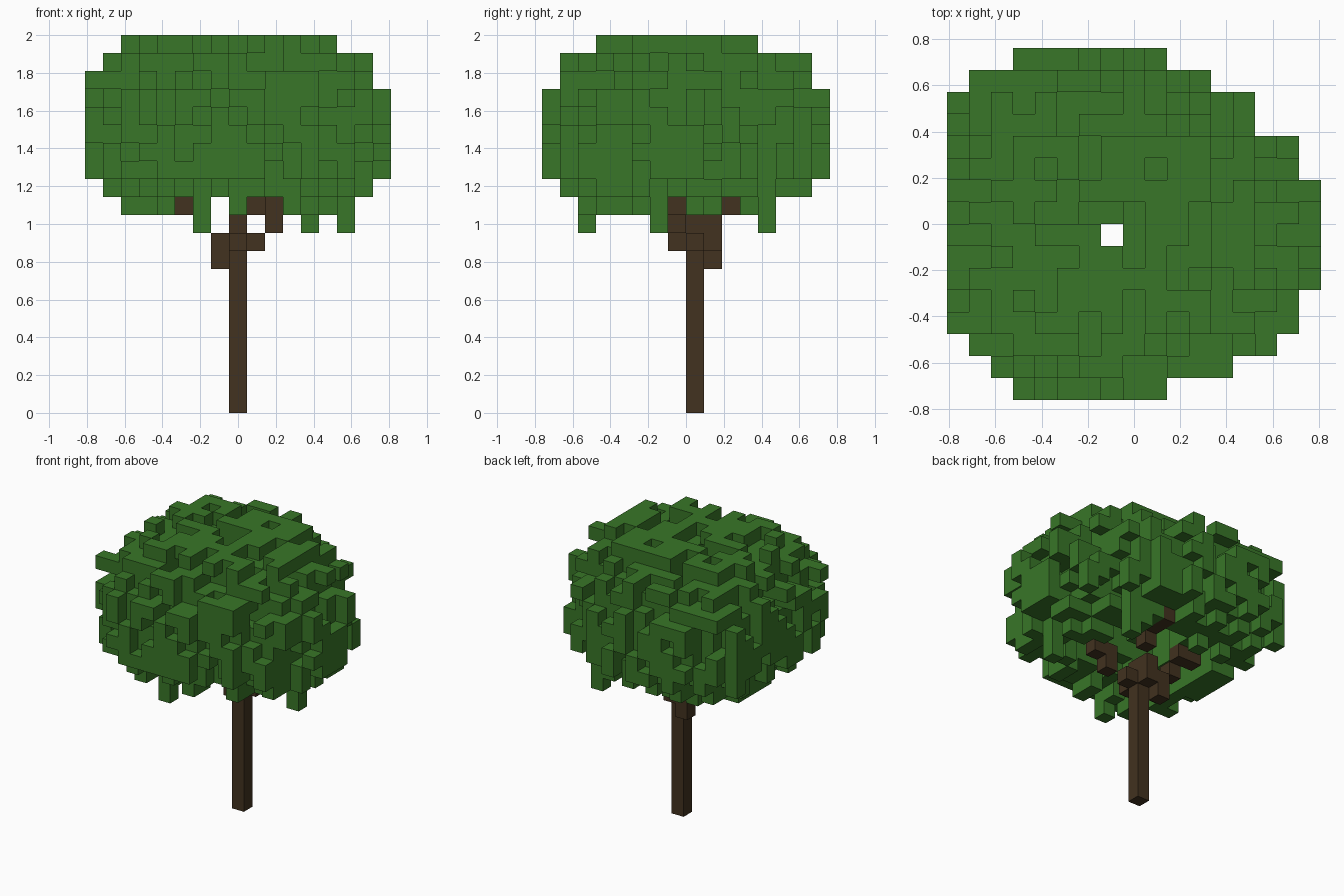
import bpy
import bmesh
import random
from mathutils import Vector

cube = bpy.data.objects.get("Cube")
if cube:
    bpy.data.objects.remove(cube, do_unlink=True)

rng = random.Random(5)
NX, NY, NZ = 17, 16, 21
SIZE = 2 / NZ
STEPS = [(1, 0, 0), (-1, 0, 0), (0, 1, 0), (0, -1, 0), (0, 0, 1), (0, 0, -1)]


def make_material(name, rgb):
    mat = bpy.data.materials.new(name)
    mat.use_nodes = True
    color = (*rgb, 1)
    mat.diffuse_color = color
    mat.node_tree.nodes["Principled BSDF"].inputs["Base Color"].default_value = color
    return mat


def neighbour(cell, step):
    return tuple(c + s for c, s in zip(cell, step))


def block_object(name, cells, mat):
    """Build the outer skin of a set of grid cubes."""
    bm = bmesh.new()
    corners = {}

    def vert(p):
        key = tuple(round(c) for c in p)
        if key not in corners:
            x, y, z = key
            corners[key] = bm.verts.new(((x - NX / 2) * SIZE, (y - NY / 2) * SIZE, z * SIZE))
        return corners[key]

    for cell in sorted(cells):
        mid = Vector(cell) + Vector((0.5, 0.5, 0.5))
        for step in STEPS:
            if neighbour(cell, step) in cells:
                continue
            n = Vector(step)
            u = Vector((step[2], step[0], step[1]))
            v = n.cross(u)
            ring = (-u - v, u - v, u + v, v - u)
            bm.faces.new([vert(mid + (n + r) / 2) for r in ring])
    mesh = bpy.data.meshes.new(name)
    bm.to_mesh(mesh)
    bm.free()
    mesh.materials.append(mat)
    obj = bpy.data.objects.new(name, mesh)
    bpy.context.collection.objects.link(obj)
    return obj


# Trunk and its three stepped branches
trunk = {(8, 8, z) for z in range(11)}
branches = {
    (7, 9, 8), (7, 9, 9), (6, 9, 10), (6, 10, 11), (5, 10, 11),
    (8, 9, 9), (8, 9, 10), (9, 10, 11), (9, 11, 12), (9, 12, 12),
    (8, 7, 9), (9, 8, 9), (10, 7, 10), (10, 7, 11), (11, 7, 11),
}
wood = trunk | branches

# Crown outline: first and last cell of each row, front to back
rows = [(3, 9), (2, 12), (1, 14), (0, 15), (0, 15), (0, 16), (0, 16), (0, 16),
        (0, 16), (0, 16), (0, 15), (0, 15), (0, 13), (0, 13), (1, 11), (3, 9)]
outline = {(i, j) for j, (a, b) in enumerate(rows) for i in range(a, b + 1)}
outside = [(i, j) for i in range(-1, NX + 1) for j in range(-1, NY + 1)
           if (i, j) not in outline]

# Widest reach of the tapering layers: x range, y range
limits = {11: (2, 14, 2, 12), 12: (1, 15, 1, 14), 18: (0, 15, 1, 14),
          19: (1, 15, 1, 14), 20: (2, 13, 3, 11)}
# How far each tapering layer draws in from the outline
inset = {11: 1.6, 12: 0.9, 18: 0.2, 19: 1, 20: 1.8}
# Fullest cover of the top layers
cover = {19: 0.92, 20: 0.55}


def allowed(i, j, k):
    a, b, c, d = limits.get(k, (0, 16, 0, 15))
    if not (a <= i <= b and c <= j <= d):
        return False
    # Gaps under the crown where the branches show
    if k == 11 and (i in (5, 7, 9, 10) or (j in (7, 10) and i > 8)):
        return False
    return (i, j, k) not in wood


# Leaf blocks: solid inside, scattered towards the surface, hollowed underneath
leaves = set()
for i, j in sorted(outline):
    if (i, j) == (7, 7):
        continue
    depth = min(((i - p) ** 2 + (j - q) ** 2) ** 0.5 for p, q in outside)
    floor = 11
    if depth > 6:
        floor = rng.choice((14, 15, 16))
    elif depth > 4.2:
        floor = rng.choice((12, 13, 14, 15))
    sure = rng.randint(13, 16)
    for k in range(floor, NZ):
        chance = min((depth - inset.get(k, 0) - 0.1) / 2.7, cover.get(k, 1))
        if (k in (sure, sure + 1) or rng.random() < chance) and allowed(i, j, k):
            leaves.add((i, j, k))

# Hanging leaf tips: column and lowest layer
tips = [(6, 2, 10), (14, 6, 10), (12, 12, 10), (13, 9, 11), (4, 5, 11),
        (3, 6, 11), (8, 3, 11), (11, 4, 11)]
for i, j, low in tips:
    leaves |= {(i, j, k) for k in range(low, 14)}

# Drop blocks that touch nothing
leaves = {c for c in leaves if any(neighbour(c, s) in leaves for s in STEPS)}

bark = make_material("bark_brown", (0.054, 0.032, 0.014))
leaf = make_material("leaf_green", (0.040, 0.182, 0.021))
block_object("trunk", trunk, bark)
block_object("branches", branches, bark)
block_object("leaf_crown", leaves, leaf)
